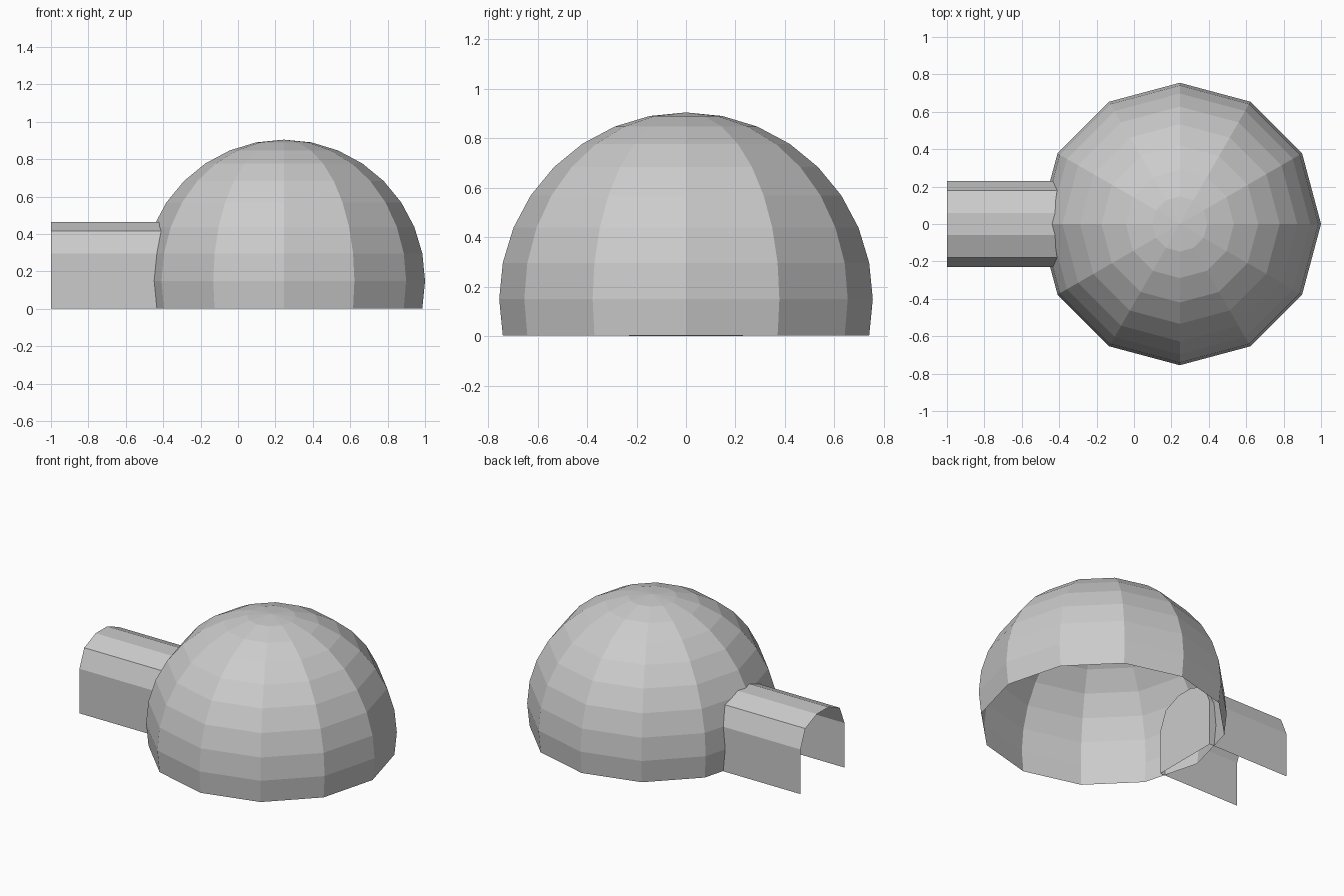
import bpy, bmesh
from mathutils import Matrix

if "Cube" in bpy.data.objects:
    bpy.data.objects.remove(bpy.data.objects["Cube"])


def add_object(name, bm):
    mesh = bpy.data.meshes.new(name)
    bm.to_mesh(mesh)
    bm.free()
    obj = bpy.data.objects.new(name, mesh)
    bpy.context.collection.objects.link(obj)
    return obj


# Dome: low-poly sphere, open one ring below its equator
R, EQUATOR = 0.755, 0.149
bm = bmesh.new()
bmesh.ops.create_uvsphere(bm, u_segments=12, v_segments=16, radius=R,
                          matrix=Matrix.Translation((0.245, 0, EQUATOR)))
bmesh.ops.delete(bm, geom=[v for v in bm.verts if v.co.z < -0.03], context='VERTS')
add_object("dome", bm)

# Entrance tunnel: rounded arch, open at the mouth and floor, closed inside the dome
half = [(0.23, 0.0), (0.23, 0.295), (0.18, 0.415), (0.06, 0.465)]
profile = half + [(-y, z) for y, z in reversed(half)]
bm = bmesh.new()
mouth = [bm.verts.new((-1.0, y, z)) for y, z in profile]
inner = [bm.verts.new((-0.40, y, z)) for y, z in profile]
for i in range(len(profile) - 1):
    bm.faces.new((mouth[i], inner[i], inner[i + 1], mouth[i + 1]))
bm.faces.new(list(reversed(inner)))
bm.normal_update()
# face normals point away from the tunnel axis
if bm.faces[:][3].normal.z < 0:
    bmesh.ops.reverse_faces(bm, faces=bm.faces[:])
add_object("entrance_tunnel", bm)
